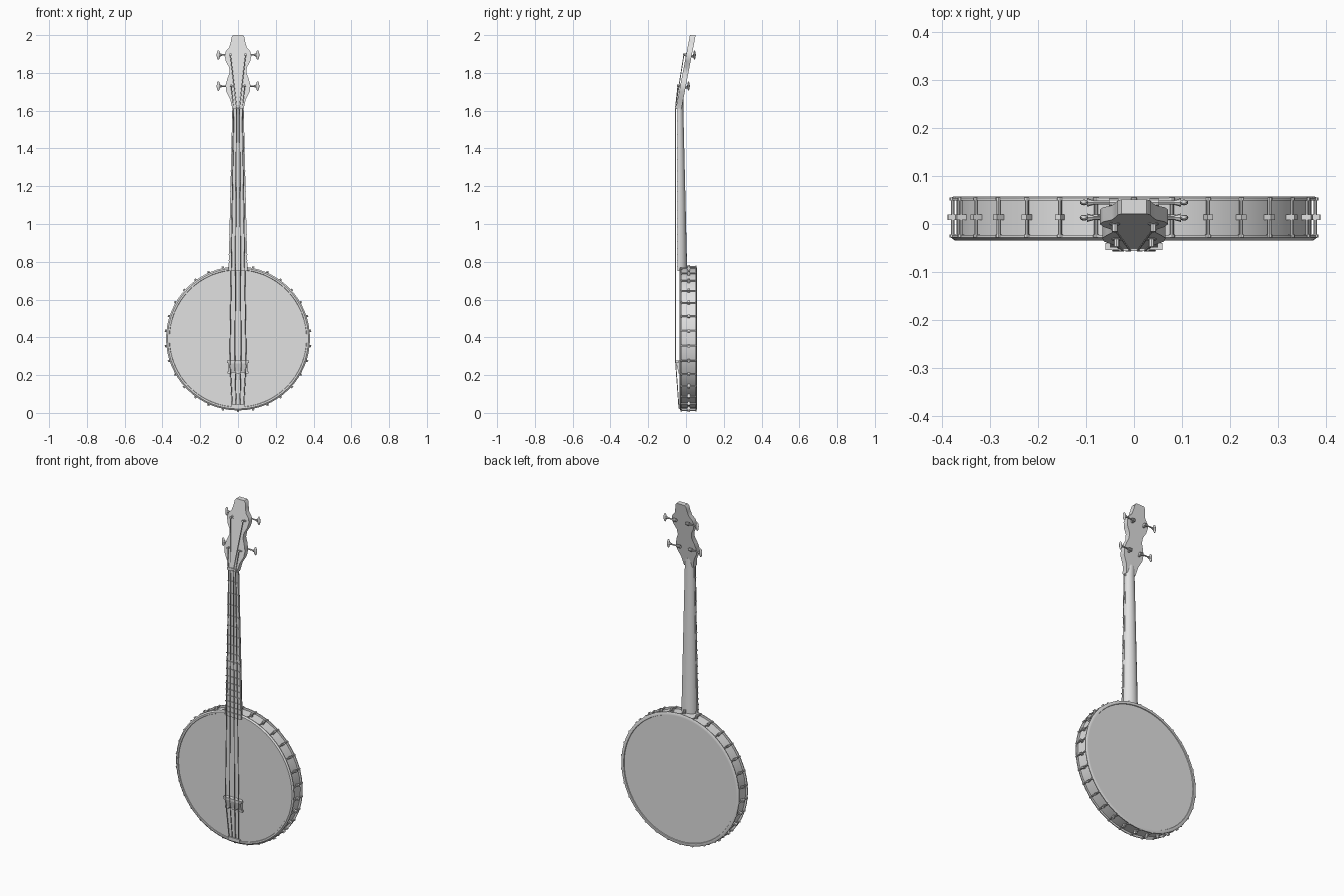
import bpy, bmesh, math
from mathutils import Vector, Matrix

if "Cube" in bpy.data.objects:
    bpy.data.objects.remove(bpy.data.objects["Cube"])

mat = bpy.data.materials.new("pale grey")
mat.diffuse_color = (0.75, 0.75, 0.75, 1)
mat.use_nodes = True
mat.node_tree.nodes["Principled BSDF"].inputs["Base Color"].default_value = mat.diffuse_color
CZ = 0.394  # height of the drum centre


def finish(name, bm, smooth=True):
    bmesh.ops.recalc_face_normals(bm, faces=bm.faces)
    me = bpy.data.meshes.new(name)
    bm.to_mesh(me)
    bm.free()
    ob = bpy.data.objects.new(name, me)
    bpy.context.collection.objects.link(ob)
    me.materials.append(mat)
    if smooth:
        bpy.ops.object.select_all(action='DESELECT')
        ob.select_set(True)
        bpy.context.view_layer.objects.active = ob
        bpy.ops.object.shade_smooth_by_angle(angle=math.radians(35))
    return ob


def rod(bm, a, b, r1, r2=None, n=8):
    a, b = Vector(a), Vector(b)
    d = b - a
    m = Matrix.Translation((a + b) / 2) @ d.to_track_quat('Z', 'Y').to_matrix().to_4x4()
    bmesh.ops.create_cone(bm, cap_ends=True, segments=n, radius1=r1,
                          radius2=r1 if r2 is None else r2, depth=d.length, matrix=m)


def box(bm, c, s, rot=Matrix()):
    bmesh.ops.create_cube(bm, size=1, matrix=Matrix.Translation(c) @ rot @ Matrix.Diagonal((*s, 1)))


def loft(bm, rings):
    rows = [[bm.verts.new(p) for p in ring] for ring in rings]
    n = len(rows[0])
    for r0, r1 in zip(rows, rows[1:]):
        for i in range(n):
            bm.faces.new((r0[i], r0[(i + 1) % n], r1[(i + 1) % n], r1[i]))
    return rows


def lathe(name, profile, closed=False):
    """Spin (radius, y) points round the drum axis; open profiles get end caps."""
    bm = bmesh.new()
    n = 64
    pts = profile + profile[:1] if closed else profile
    rows = loft(bm, [[(r * math.sin(2 * math.pi * i / n), y, CZ + r * math.cos(2 * math.pi * i / n))
                      for i in range(n)] for r, y in pts])
    if closed:
        bmesh.ops.remove_doubles(bm, verts=bm.verts, dist=1e-5)
    else:
        bm.faces.new(rows[0])
        bm.faces.new(rows[-1])
    return finish(name, bm)


# drum: wall with front and back skins, plus the two hoops
lathe("drum", [(0.366, -0.031), (0.369, -0.028), (0.369, 0.050), (0.366, 0.053)])
lathe("front_hoop", [(0.362, -0.030), (0.364, -0.034), (0.373, -0.034), (0.381, -0.028),
                     (0.381, -0.023), (0.366, -0.023)], True)
lathe("back_hoop", [(0.362, 0.052), (0.364, 0.057), (0.376, 0.057), (0.381, 0.054),
                    (0.381, 0.049), (0.366, 0.049)], True)

# tension hooks round the rim
bm = bmesh.new()
for i in range(30):
    a = math.radians(12 * i)
    out = Vector((math.sin(a), 0, math.cos(a)))
    c = Vector((0, 0, CZ))
    p = c + out * 0.379
    rod(bm, p + Vector((0, -0.026, 0)), p + Vector((0, 0.055, 0)), 0.004)
    for y in (-0.025, 0.052):
        rod(bm, p + Vector((0, y - 0.003, 0)), p + Vector((0, y + 0.003, 0)), 0.0065)
    box(bm, c + out * 0.379 + Vector((0, 0.014, 0)), (0.012, 0.012, 0.021), Matrix.Rotation(a, 4, 'Y'))
finish("tension_hooks", bm)

# neck: half-round section, tapering towards the headstock
bm = bmesh.new()
rows = []
for z, w, back in ((0.755, 0.047, 0.006), (0.80, 0.046, 0.005), (1.60, 0.030, -0.014), (1.66, 0.027, -0.012)):
    front = -0.037 if z < 1.63 else -0.038
    rows.append([(-w * math.cos(math.pi * k / 10), front + (back - front) * math.sin(math.pi * k / 10), z)
                 for k in range(11)])
rows = loft(bm, rows)
bm.faces.new(rows[0])
bm.faces.new(rows[-1])
finish("neck", bm)

# fingerboard
bm = bmesh.new()
rows = loft(bm, [[(-w, -0.044, z), (w, -0.044, z), (w, -0.033, z), (-w, -0.033, z)]
                 for z, w in ((0.75, 0.050), (1.62, 0.030))])
bm.faces.new(rows[0])
bm.faces.new(rows[1])
finish("fingerboard", bm, False)

# frets and nut
bm = bmesh.new()
for k in range(1, 18):
    z = 0.27 + 1.35 * 2 ** (-k / 12)
    w = 0.030 + (1.62 - z) * 0.023
    box(bm, (0, -0.045, z), (2 * w + 0.002, 0.007, 0.005))
finish("frets", bm, False)
bm = bmesh.new()
box(bm, (0, -0.046, 1.62), (0.062, 0.020, 0.014))
finish("nut", bm, False)


# headstock: outline leaning backwards
def lean(z):
    return -0.055 + 0.192 * (z - 1.62)


side = [(0.030, 1.61), (0.041, 1.66), (0.062, 1.70), (0.066, 1.735), (0.056, 1.77), (0.044, 1.80),
        (0.047, 1.83), (0.064, 1.86), (0.071, 1.89), (0.064, 1.915), (0.046, 1.935), (0.038, 1.965),
        (0.034, 1.99), (0.026, 2.0)]
outline = side + [(-x, z) for x, z in reversed(side)]
bm = bmesh.new()
rows = loft(bm, [[(x, lean(z) + d, z) for x, z in outline] for d in (0.003, 0.033)])
bm.faces.new(rows[0])
bm.faces.new(rows[1])
finish("headstock", bm)

# tuning pegs: post, gear case, shaft and flat button
bm = bmesh.new()
for z, x in ((1.895, 0.040), (1.73, 0.036)):
    y = lean(z)
    for s in (-1, 1):
        rod(bm, (s * x, y - 0.014, z + 0.003), (s * x, y + 0.045, z - 0.008), 0.006)
        rod(bm, (s * x, y + 0.001, z), (s * x, y + 0.005, z - 0.001), 0.011, n=12)
        b = y + 0.047
        rod(bm, (s * (x - 0.008), b, z), (s * (x + 0.012), b, z), 0.009, n=10)
        rod(bm, (s * x, b, z), (s * 0.092, b, z), 0.004)
        rod(bm, (s * 0.084, b, z), (s * 0.098, b, z), 0.005, 0.009)
        bmesh.ops.create_uvsphere(bm, u_segments=12, v_segments=8, radius=1,
                                  matrix=Matrix.Translation((s * 0.104, b, z)) @ Matrix.Diagonal((0.009, 0.006, 0.025, 1)))
finish("tuning_pegs", bm)

# bridge: wedge standing on the skin, with a crest and feet
bm = bmesh.new()
rows = loft(bm, [[(x, -0.030, 0.215), (x, -0.040, 0.215), (x, -0.052, 0.262), (x, -0.052, 0.274), (x, -0.030, 0.278)]
                 for x in (-0.050, 0.050)])
bm.faces.new(rows[0])
bm.faces.new(rows[1])
box(bm, (0, -0.047, 0.271), (0.118, 0.015, 0.013))
for x in (-0.045, 0, 0.045):
    box(bm, (x, -0.035, 0.214), (0.022, 0.012, 0.012))
finish("bridge", bm, False)

# tailpiece at the bottom of the drum
bm = bmesh.new()
box(bm, (0, -0.036, 0.034), (0.074, 0.008, 0.020))
finish("tailpiece", bm, False)

# strings: tailpiece, bridge, nut, peg
bm = bmesh.new()
for s in (-1, 1):
    for low, mid, top, px, pz in ((0.030, 0.043, 0.023, 0.036, 1.73), (0.010, 0.016, 0.008, 0.040, 1.895)):
        path = [(s * low, -0.038, 0.035), (s * mid, -0.055, 0.271), (s * top, -0.055, 1.62),
                (s * px, lean(pz) - 0.009, pz)]
        for a, b in zip(path, path[1:]):
            rod(bm, a, b, 0.0025, n=6)
finish("strings", bm)
